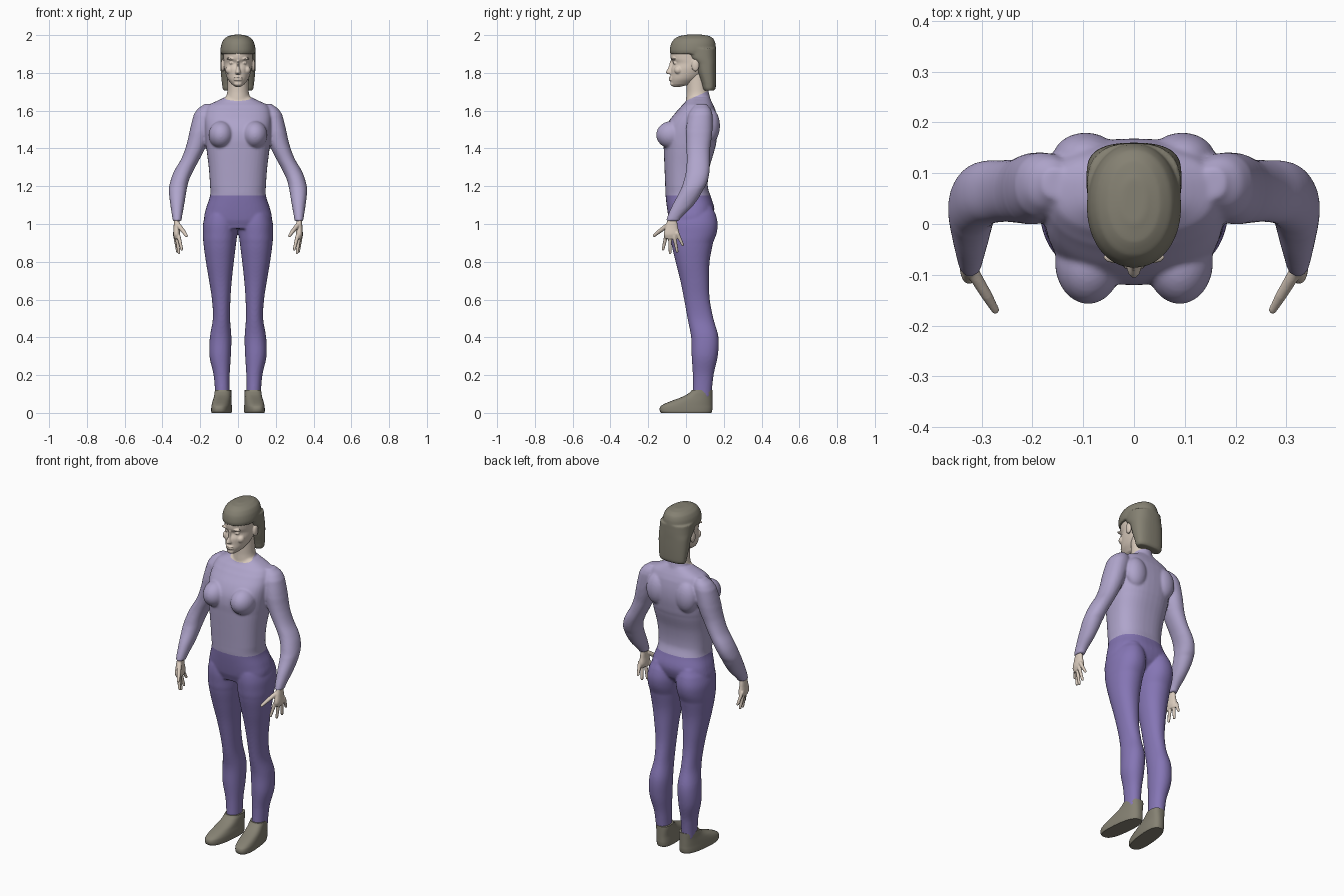
import bpy, bmesh, math
from mathutils import Vector, Matrix


def material(name, rgb):
    m = bpy.data.materials.new(name)
    m.diffuse_color = (*rgb, 1)
    return m


SHIRT = material("lavender shirt", (0.43, 0.375, 0.60))
TROUSERS = material("purple trousers", (0.235, 0.18, 0.46))
SKIN = material("pale skin", (0.70, 0.60, 0.51))
HAIR = material("grey brown", (0.235, 0.22, 0.17))


def loft(bm, rows, s=1, p=2.0, n=40, steps=5, shear=0.0):
    """Horizontal rounded slices (z, x0, x1, y0, y1), smoothly interpolated; s=-1 mirrors."""
    v = [Vector(r) for r in rows]
    v = [v[0]] + v + [v[-1]]
    fine = []
    for i in range(1, len(v) - 2):
        a, b, c, d = v[i - 1:i + 3]
        for k in range(steps):
            t = k / steps
            q = 0.5 * (2 * b + (c - a) * t + (2 * a - 5 * b + 4 * c - d) * t * t
                       + (3 * b - a - 3 * c + d) * t ** 3)
            q[0] = b[0] + (c[0] - b[0]) * t
            fine.append(q)
    fine.append(v[-1])
    rings = []
    for z, x0, x1, y0, y1 in fine:
        ring = []
        for j in range(n):
            c, d = math.cos(2 * math.pi * j / n), math.sin(2 * math.pi * j / n)
            y = (y0 + y1) / 2 + (y1 - y0) / 2 * math.copysign(abs(d) ** (2 / p), d)
            x = (x0 + x1) / 2 + (x1 - x0) / 2 * math.copysign(abs(c) ** (2 / p), c)
            ring.append(bm.verts.new((s * (x - shear * y), y, z)))
        rings.append(ring)
    for r, q in zip(rings, rings[1:]):
        for j in range(n):
            bm.faces.new((r[j], r[(j + 1) % n], q[(j + 1) % n], q[j]))
    bm.faces.new(rings[0])
    bm.faces.new(rings[-1])


def ball(bm, centre, radii):
    m = Matrix.Translation(centre) @ Matrix.Diagonal((*radii, 1))
    bmesh.ops.create_uvsphere(bm, u_segments=24, v_segments=16, radius=1, matrix=m)


def finger(bm, a, b, r0, r1, s):
    """Tapered round-ended rod from a to b."""
    a, b = Vector((s * a[0], *a[1:])), Vector((s * b[0], *b[1:]))
    rot = (b - a).to_track_quat('Z', 'Y').to_matrix().to_4x4()
    bmesh.ops.create_cone(bm, cap_ends=True, segments=16, radius1=r0, radius2=r1,
                          depth=(b - a).length, matrix=Matrix.Translation((a + b) / 2) @ rot)
    ball(bm, a, (r0,) * 3)
    ball(bm, b, (r1,) * 3)


def finish(name, bm, mats, voxel=None, smooth=4):
    bmesh.ops.recalc_face_normals(bm, faces=bm.faces[:])
    me = bpy.data.meshes.new(name)
    bm.to_mesh(me)
    bm.free()
    ob = bpy.data.objects.new(name, me)
    bpy.context.collection.objects.link(ob)
    if voxel:  # fuse overlapping volumes into one smooth skin
        r = ob.modifiers.new("fuse", 'REMESH')
        r.mode, r.voxel_size = 'VOXEL', voxel
        k = ob.modifiers.new("soften", 'SMOOTH')
        k.factor, k.iterations = 0.5, smooth
        dg = bpy.context.evaluated_depsgraph_get()
        fused = bpy.data.meshes.new_from_object(ob.evaluated_get(dg))
        ob.modifiers.clear()
        ob.data = fused
    ob.data.materials.clear()
    for m in mats:
        ob.data.materials.append(m)
    for o in bpy.context.selected_objects:
        o.select_set(False)
    ob.select_set(True)
    bpy.context.view_layer.objects.active = ob
    if voxel:
        bpy.ops.object.shade_smooth()
    else:
        bpy.ops.object.shade_smooth_by_angle(angle=math.radians(45))
    return ob


# Clothed body: torso, neck, arms and legs
bm = bmesh.new()
torso = [(.975, .14, -.075, .10), (1.02, .178, -.09, .135), (1.08, .17, -.1, .15),
         (1.15, .148, -.108, .13), (1.2, .148, -.11, .115), (1.3, .155, -.114, .125),
         (1.4, .167, -.118, .153), (1.45, .172, -.12, .163), (1.5, .176, -.112, .168),
         (1.55, .178, -.087, .166), (1.6, .172, -.047, .157), (1.63, .155, -.02, .145),
         (1.65, .115, 0, .135), (1.67, .075, .012, .125)]
loft(bm, [(z, -w, w, a, b) for z, w, a, b in torso], p=2.5)
loft(bm, [(1.6, -.075, .075, 0, .14), (1.66, -.066, .066, 0, .13),
          (1.7, -.057, .057, .003, .12), (1.8, -.055, .055, .003, .115)])
leg = [(1.09, .03, .15, -.07, .14), (1.05, .01, .172, -.085, .158), (1, .002, .185, -.089, .168),
       (.95, .004, .186, -.085, .162), (.9, .01, .183, -.078, .143), (.8, .022, .17, -.055, .125),
       (.7, .033, .153, -.03, .122), (.6, .04, .138, -.01, .126), (.5, .042, .133, .008, .145),
       (.4, .035, .149, .027, .172), (.3, .038, .151, .03, .168), (.2, .044, .129, .036, .146),
       (.08, .045, .12, .035, .135)]
arm = [(1.635, .13, .18, .05, .11), (1.61, .12, .213, .03, .13), (1.58, .12, .234, .012, .14),
       (1.5, .14, .254, 0, .14), (1.45, .155, .265, 0, .135), (1.4, .175, .279, .002, .128),
       (1.34, .205, .303, .004, .126), (1.28, .237, .338, 0, .125), (1.23, .26, .357, -.012, .115),
       (1.18, .272, .366, -.03, .09), (1.1, .285, .358, -.072, .04), (1.015, .299, .346, -.106, -.038)]
for s in (1, -1):
    loft(bm, leg, s, 2.15)
    loft(bm, arm, s, 2.15)
    ball(bm, (s * .09, -.075, 1.472), (.066, .083, .073))   # bust
    ball(bm, (s * .095, .13, 1.52), (.065, .05, .09))       # shoulder blade
body = finish("clothed_body", bm, [SHIRT, TROUSERS, SKIN], .006, 7)

# Straight hem and neckline, then colour by height
hem, collar, collar_dir = 1.15, Vector((0, 0, 1.652)), Vector((0, -.45, 1))
bm = bmesh.new()
bm.from_mesh(body.data)
for co, no in (((0, 0, hem), (0, 0, 1)), (collar, collar_dir)):
    bmesh.ops.bisect_plane(bm, geom=bm.verts[:] + bm.edges[:] + bm.faces[:], plane_co=co, plane_no=no)
for f in bm.faces:
    c = f.calc_center_median()
    f.smooth = True
    if (c - collar).dot(collar_dir) > 0:
        f.material_index = 2
    else:
        f.material_index = 1 if c.z < hem and abs(c.x) < .22 else 0
bm.to_mesh(body.data)
bm.free()

# Head with nose, lips, brows, eyes and ears
bm = bmesh.new()
head = [(1.726, .016, -.068, -.03), (1.74, .034, -.08, .03), (1.765, .053, -.083, .07),
        (1.79, .064, -.081, .1), (1.82, .072, -.08, .125), (1.85, .075, -.069, .135),
        (1.875, .076, -.081, .14), (1.91, .076, -.08, .14), (1.95, .065, -.06, .13),
        (1.98, .03, -.01, .09)]
loft(bm, [(z, -w, w, a, b) for z, w, a, b in head])
loft(bm, [(1.865, -.007, .007, -.086, -.04), (1.83, -.009, .009, -.093, -.04),
          (1.803, -.016, .016, -.107, -.04), (1.793, -.015, .015, -.098, -.04)], n=20)
for z in (1.775, 1.764):
    ball(bm, (0, -.079, z), (.024, .013, .006))
ball(bm, (0, -.069, 1.742), (.022, .015, .013))
for s in (1, -1):
    ball(bm, (s * .033, -.066, 1.875), (.028, .012, .007))
    ball(bm, (s * .032, -.055, 1.852), (.014, .012, .008))
    ball(bm, (s * .047, -.04, 1.815), (.02, .022, .022))
    ball(bm, (s * .08, .05, 1.84), (.011, .02, .033))
finish("head", bm, [SKIN], .0035, 3)

# Hair: cap over the skull plus the long back
bm = bmesh.new()
cap = [(1.9, .09, -.083, .158), (1.92, .093, -.086, .159), (1.955, .087, -.079, .156),
       (1.98, .074, -.062, .146), (1.995, .052, -.036, .125), (2.002, .025, 0, .09)]
loft(bm, [(z, -w, w, a, b) for z, w, a, b in cap], p=2.1)
back = [(1.93, .092, -.01, .159), (1.88, .094, .01, .16), (1.85, .093, .045, .16),
        (1.8, .091, .06, .16), (1.75, .086, .078, .159), (1.72, .082, .086, .157),
        (1.706, .076, .092, .15)]
loft(bm, [(z, -w, w, a, b) for z, w, a, b in back], p=2.5)
finish("hair", bm, [HAIR], .005, 4)

# Hands and shoes
palm = [(1.035, .31, .338, -.095, -.05), (.98, .309, .341, -.11, -.042),
        (.945, .306, .343, -.118, -.035), (.922, .311, .337, -.11, -.043)]
fingers = [((.335, -.046, .95), (.326, -.018, .89)), ((.332, -.063, .935), (.321, -.047, .855)),
           ((.324, -.085, .93), (.313, -.084, .848)), ((.314, -.106, .935), (.298, -.121, .867))]
shoe = [(0, .038, .136, -.132, .135), (.008, .036, .138, -.138, .138), (.025, .036, .138, -.139, .14),
        (.04, .037, .137, -.128, .14), (.06, .04, .135, -.085, .14), (.085, .042, .132, -.02, .14),
        (.105, .043, .131, .015, .14), (.12, .045, .13, .03, .14)]
for s, side in ((1, "left"), (-1, "right")):
    bm = bmesh.new()
    loft(bm, palm, s, 2.3, 24)
    for a, b in fingers:
        finger(bm, a, b, .0105, .0075, s)
    finger(bm, (.317, -.095, .995), (.29, -.14, .962), .013, .011, s)
    finger(bm, (.29, -.14, .962), (.273, -.169, .938), .011, .008, s)
    finish(side + "_hand", bm, [SKIN], .0035, 3)
    bm = bmesh.new()
    loft(bm, shoe, s, 2.6, 40, 4, .1)
    finish(side + "_shoe", bm, [HAIR])
